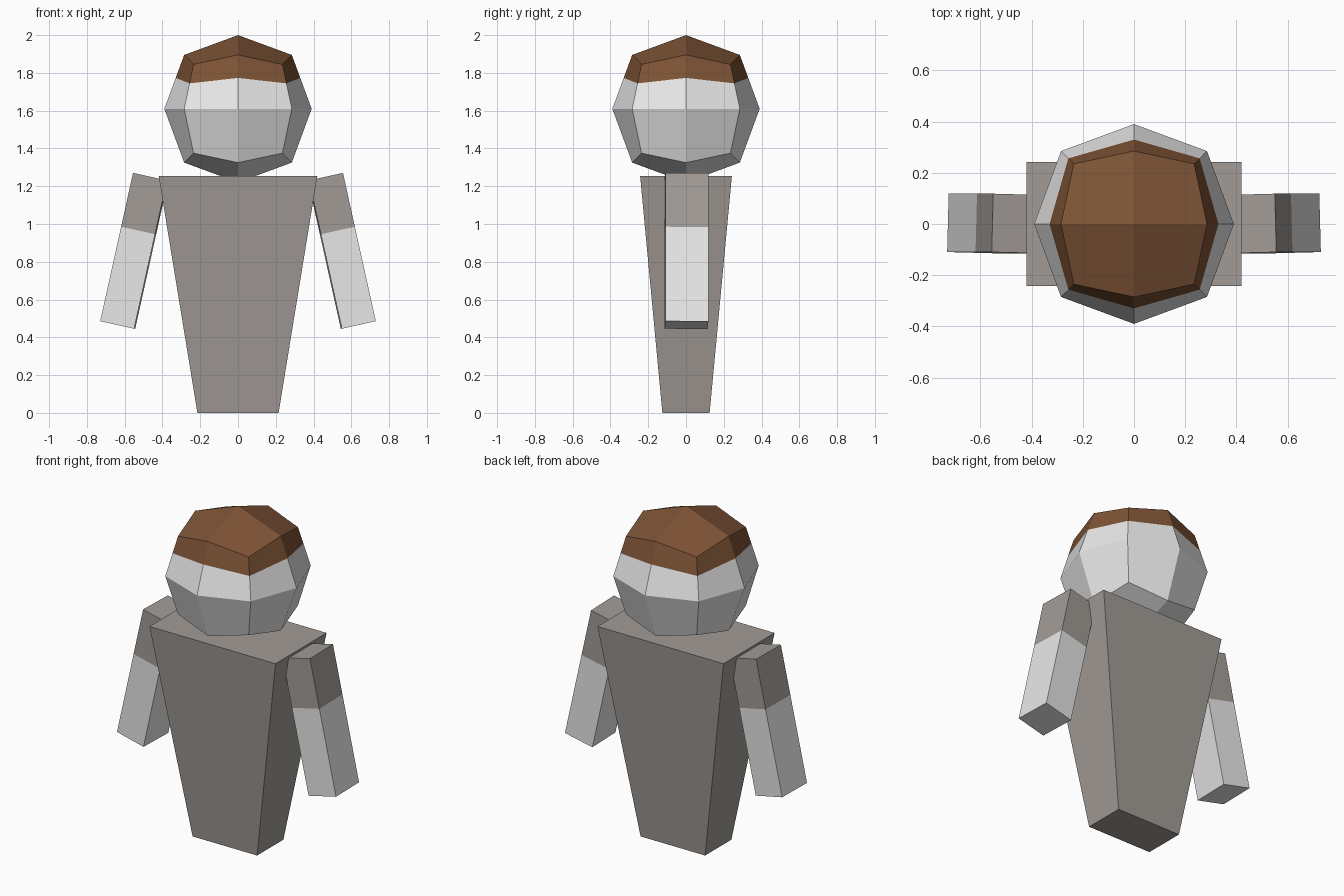
import bpy
import bmesh
from math import radians
from mathutils import Matrix, Vector

if "Cube" in bpy.data.objects:
    bpy.data.objects.remove(bpy.data.objects["Cube"], do_unlink=True)


def make_material(name, rgb):
    mat = bpy.data.materials.new(name)
    mat.use_nodes = True
    mat.diffuse_color = (*rgb, 1)
    mat.node_tree.nodes["Principled BSDF"].inputs["Base Color"].default_value = (*rgb, 1)
    return mat


white = make_material("pale white", (0.8, 0.8, 0.8))
grey = make_material("warm grey cloth", (0.36, 0.33, 0.308))
brown = make_material("brown hair", (0.205, 0.087, 0.036))


def banded_cube(cut=None):
    """Cube from -1 to 1, with faces above the cut height given material 1."""
    bm = bmesh.new()
    bmesh.ops.create_cube(bm, size=2)
    return bm


def cut_band(bm, height):
    """Slice the mesh at a height and give the part above it the second material."""
    bmesh.ops.bisect_plane(bm, geom=bm.verts[:] + bm.edges[:] + bm.faces[:],
                           plane_co=(0, 0, height), plane_no=(0, 0, 1))
    for face in bm.faces:
        face.material_index = int(face.calc_center_median().z > height)


def finish(bm, name, materials):
    bmesh.ops.recalc_face_normals(bm, faces=bm.faces[:])
    mesh = bpy.data.meshes.new(name)
    bm.to_mesh(mesh)
    bm.free()
    for mat in materials:
        mesh.materials.append(mat)
    obj = bpy.data.objects.new(name, mesh)
    bpy.context.collection.objects.link(obj)
    return obj


# Torso: box that tapers towards the ground
bm = banded_cube()
for v in bm.verts:
    half_x, half_y = (0.42, 0.243) if v.co.z > 0 else (0.215, 0.125)
    v.co = Vector((v.co.x * half_x, v.co.y * half_y, 1.255 if v.co.z > 0 else 0))
finish(bm, "torso", [grey])

# Head: subdivided cube rounded into a faceted ball, hair on the upper band
bm = banded_cube()
bmesh.ops.subdivide_edges(bm, edges=bm.edges[:], cuts=1, use_grid_fill=True)
cut_band(bm, 0.573)
REACH = {1: 0.39, 2: 0.285, 3: 0.235}   # face centres, edge middles, corners
for v in bm.verts:
    x, y, z = v.co
    flat = (abs(x) > 0.1) + (abs(y) > 0.1)
    end_reach = REACH[flat + 1]
    side_reach = REACH[flat] if flat else 0
    t = abs(z)
    spread = side_reach * (1 - t) + end_reach * t
    v.co = Vector((x * spread, y * spread, 1.61 + z * end_reach))
finish(bm, "head", [white, brown])

# Arms: tilted boxes with a short sleeve at the shoulder
for side, name in ((-1, "right_arm"), (1, "left_arm")):
    bm = banded_cube()
    cut_band(bm, 0.274)
    place = (Matrix.Diagonal((-side, 1, 1, 1))
             @ Matrix.Translation((-0.55, 0.002, 0.8575))
             @ Matrix.Rotation(radians(12.5), 4, 'Y')
             @ Matrix.Rotation(radians(-1.5), 4, 'Z')
             @ Matrix.Diagonal((0.092, 0.114, 0.402, 1)))
    bmesh.ops.transform(bm, matrix=place, verts=bm.verts[:])
    finish(bm, name, [white, grey])
